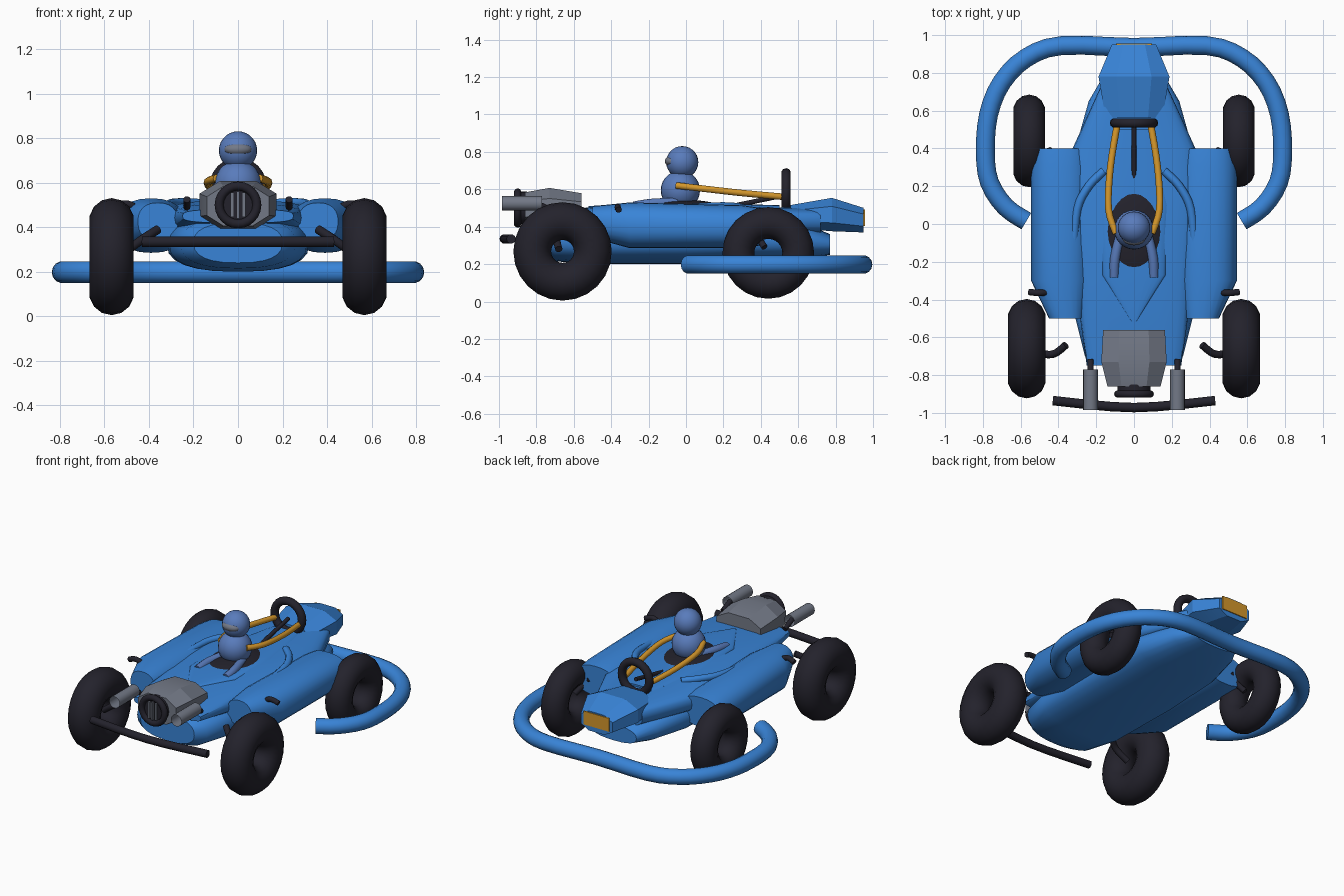
import bpy, bmesh, math
from mathutils import Vector

cube = bpy.data.objects.get("Cube")
if cube:
    bpy.data.objects.remove(cube, do_unlink=True)


def material(name, colour):
    m = bpy.data.materials.new(name)
    m.use_nodes = True
    m.diffuse_color = (*colour, 1)
    for node in m.node_tree.nodes:
        if node.type == 'BSDF_PRINCIPLED':
            node.inputs["Base Color"].default_value = (*colour, 1)
            node.inputs["Roughness"].default_value = 0.6
    return m


BLUE = material("body blue", (0.04, 0.23, 0.68))
BLACK = material("rubber black", (0.017, 0.016, 0.025))
GREY = material("metal grey", (0.17, 0.19, 0.24))
YELLOW = material("amber", (0.66, 0.31, 0.025))
SUIT = material("suit blue", (0.1, 0.2, 0.5))


def finish(name, bm, mat, angle=40):
    bmesh.ops.recalc_face_normals(bm, faces=bm.faces)
    mesh = bpy.data.meshes.new(name)
    bm.to_mesh(mesh)
    bm.free()
    mesh.materials.append(mat)
    ob = bpy.data.objects.new(name, mesh)
    bpy.context.collection.objects.link(ob)
    bpy.ops.object.select_all(action='DESELECT')
    ob.select_set(True)
    bpy.context.view_layer.objects.active = ob
    bpy.ops.object.shade_smooth_by_angle(angle=math.radians(angle))
    return ob


def skin(name, rings, mat, caps=True, closed=False, angle=40):
    """Bridge matching rings of points into one surface."""
    bm = bmesh.new()
    rows = [[bm.verts.new(p) for p in ring] for ring in rings]
    n = len(rows[0])
    pairs = list(zip(rows, rows[1:])) + ([(rows[-1], rows[0])] if closed else [])
    for a, b in pairs:
        for i in range(n):
            j = (i + 1) % n
            bm.faces.new((a[i], a[j], b[j], b[i]))
    if caps and not closed:
        bm.faces.new(rows[0])
        bm.faces.new(rows[-1])
    return finish(name, bm, mat, angle)


def loft(name, sections, mat, sides=24, power=1.0, phase=0.0, angle=40):
    """Sections: y, centre x, half width, bottom z, top z."""
    def bend(v):
        return math.copysign(abs(v) ** power, v)
    rings = []
    for y, cx, w, low, high in sections:
        angles = [math.tau * (i + phase) / sides for i in range(sides)]
        rings.append([(cx + w * bend(math.cos(t)), y,
                       (low + high) / 2 + (high - low) / 2 * bend(math.sin(t)))
                      for t in angles])
    return skin(name, rings, mat, angle=angle)


def tube(name, points, r, mat, sides=10, caps=True, steps=4):
    """Round tube along a smooth path through the points."""
    p = [Vector(q) for q in points]
    path = []
    for i in range(len(p) - 1):
        a, b, c, d = p[max(i - 1, 0)], p[i], p[i + 1], p[min(i + 2, len(p) - 1)]
        for k in range(steps):
            t = k / steps
            path.append((b * 2 + (c - a) * t + (a * 2 - b * 5 + c * 4 - d) * t * t
                         + (b * 3 - a - c * 3 + d) * t ** 3) / 2)
    path.append(p[-1])
    rings = []
    for i, q in enumerate(path):
        along = (path[min(i + 1, len(path) - 1)] - path[max(i - 1, 0)]).normalized()
        side = along.cross(Vector((0, 0, 1))).normalized()
        up = side.cross(along)
        rings.append([q + (side * math.cos(math.tau * k / sides)
                           + up * math.sin(math.tau * k / sides)) * r
                      for k in range(sides)])
    return skin(name, rings, mat, caps)


def torus(name, centre, major, minor, axis, mat, segments=24, sides=14):
    """Ring whose axle points along x or y."""
    rings = []
    for i in range(segments):
        a = math.tau * i / segments
        ring = []
        for k in range(sides):
            b = math.tau * k / sides
            d, w = major + minor * math.cos(b), minor * math.sin(b)
            v = Vector((w, d * math.cos(a), d * math.sin(a)))
            if axis == 'y':
                v = Vector((v.y, v.x, v.z))
            ring.append(Vector(centre) + v)
        rings.append(ring)
    return skin(name, rings, mat, closed=True, angle=60)


def ball(name, centre, size, mat):
    bm = bmesh.new()
    bmesh.ops.create_uvsphere(bm, u_segments=24, v_segments=14, radius=1)
    bmesh.ops.scale(bm, vec=size, verts=bm.verts)
    bmesh.ops.translate(bm, vec=centre, verts=bm.verts)
    return finish(name, bm, mat)


def box(name, centre, size, mat):
    bm = bmesh.new()
    bmesh.ops.create_cube(bm, size=1)
    bmesh.ops.scale(bm, vec=size, verts=bm.verts)
    bmesh.ops.translate(bm, vec=centre, verts=bm.verts)
    return finish(name, bm, mat)


# Bodywork: hull below, deck above
loft("lower_hull", [(-.75, 0, .2, .24, .42), (-.7, 0, .26, .215, .44), (-.5, 0, .31, .2, .45),
                    (0, 0, .32, .2, .45), (.4, 0, .31, .215, .44), (.65, 0, .24, .23, .41),
                    (.77, 0, .17, .25, .36)], BLUE, power=.8)
loft("upper_deck", [(-.75, 0, .25, .42, .48), (-.5, 0, .285, .38, .505), (-.1, 0, .32, .36, .52),
                    (.15, 0, .34, .36, .515), (.4, 0, .325, .36, .505), (.72, 0, .18, .36, .5)],
     BLUE, power=.6)
loft("tail_box", [(.56, 0, .16, .39, .52), (.78, 0, .2, .37, .56), (.95, 0, .125, .365, .505)],
     BLUE, sides=8, power=.8, phase=.5, angle=20)
box("tail_plate", (0, .952, .448), (.19, .008, .09), YELLOW)
# Raised wedge in front of the cockpit
loft("cockpit_cowl", [(-.52, 0, .01, .495, .51), (-.27, 0, .17, .48, .528),
                      (.1, 0, .18, .48, .526), (.5, 0, .1, .47, .515)], BLUE, power=.7)

# Cockpit and driver
ball("seat", (0, -.04, .5), (.16, .24, .045), BLACK)
ball("driver_body", (0, -.03, .595), (.105, .105, .105), SUIT)
ball("driver_head", (0, -.02, .745), (.086, .086, .086), SUIT)
ball("visor", (0, -.075, .75), (.062, .038, .03), GREY)
torus("steering_wheel", (0, .535, .585), .102, .026, 'y', BLACK, sides=10)
tube("steering_column", [(0, .535, .57), (0, .1, .48)], .013, BLACK)

# Engine cover and round intake
loft("engine_cover", [(-.86, 0, .15, .4, .59), (-.73, 0, .185, .385, .615), (-.56, 0, .175, .4, .585)],
     GREY, sides=8, power=.85, phase=.5, angle=20)
torus("intake_ring", (0, -.9, .5), .085, .02, 'y', BLACK, sides=10)
tube("intake_disc", [(0, -.9, .5), (0, -.85, .5)], .088, BLACK, sides=24, steps=1)
for i in (-1, 0, 1):
    box("intake_bar", (i * .026, -.908, .5), (.014, .016, .12 - abs(i) * .01), GREY)

# Bumpers
half = [(.57, .015), (.68, .09), (.765, .22), (.787, .38), (.77, .58), (.7, .75), (.57, .88), (.38, .945)]
loop = half + [(0, .935)] + [(-x, y) for x, y in reversed(half)]
tube("wrap_bumper", [(x, y, .198) for x, y in loop], .05, BLUE, sides=14, steps=3)
tube("front_bar", [(-.43, -.935, .335), (0, -.972, .335), (.43, -.935, .335)], .025, BLACK)

# Paired parts
for s, side in ((1, "left"), (-1, "right")):
    loft(side + "_pod", [(-.5, s * .36, .09, .34, .51), (-.3, s * .39, .155, .285, .53),
                         (.3, s * .39, .155, .285, .515), (.4, s * .39, .15, .3, .5)], BLUE, power=.85)
    tube(side + "_deck_rib", [(s * .16, .28, .505), (s * .24, .2, .51), (s * .3, .08, .505),
                              (s * .32, -.12, .49)], .022, BLUE)
    torus(side + "_front_tyre", (s * .568, -.66, .268), .162, .101, 'x', BLACK)
    torus(side + "_rear_tyre", (s * .555, .44, .26), .16, .085, 'x', BLACK)
    tube(side + "_front_arm", [(s * .36, -.64, .39), (s * .43, -.69, .345), (s * .52, -.68, .28)],
         .02, BLACK)
    tube(side + "_rear_arm", [(s * .44, .39, .4), (s * .48, .38, .36), (s * .53, .42, .29)],
         .018, BLACK)
    tube(side + "_mirror_stub", [(s * .45, -.36, .48), (s * .5, -.365, .505), (s * .555, -.36, .49)],
         .017, BLACK)
    tube(side + "_exhaust", [(s * .23, -.985, .525), (s * .23, -.77, .525)], .039, GREY,
         sides=16, caps=False)
    tube(side + "_exhaust_rod", [(s * .23, -.8, .525), (s * .23, -.72, .49)], .016, BLACK)
    tube(side + "_arm", [(s * .095, -.05, .62), (s * .135, .08, .605), (s * .125, .3, .58),
                         (s * .09, .52, .56)], .018, YELLOW)
    tube(side + "_leg", [(s * .07, -.05, .53), (s * .1, -.18, .525), (s * .105, -.28, .51)], .026, SUIT)
